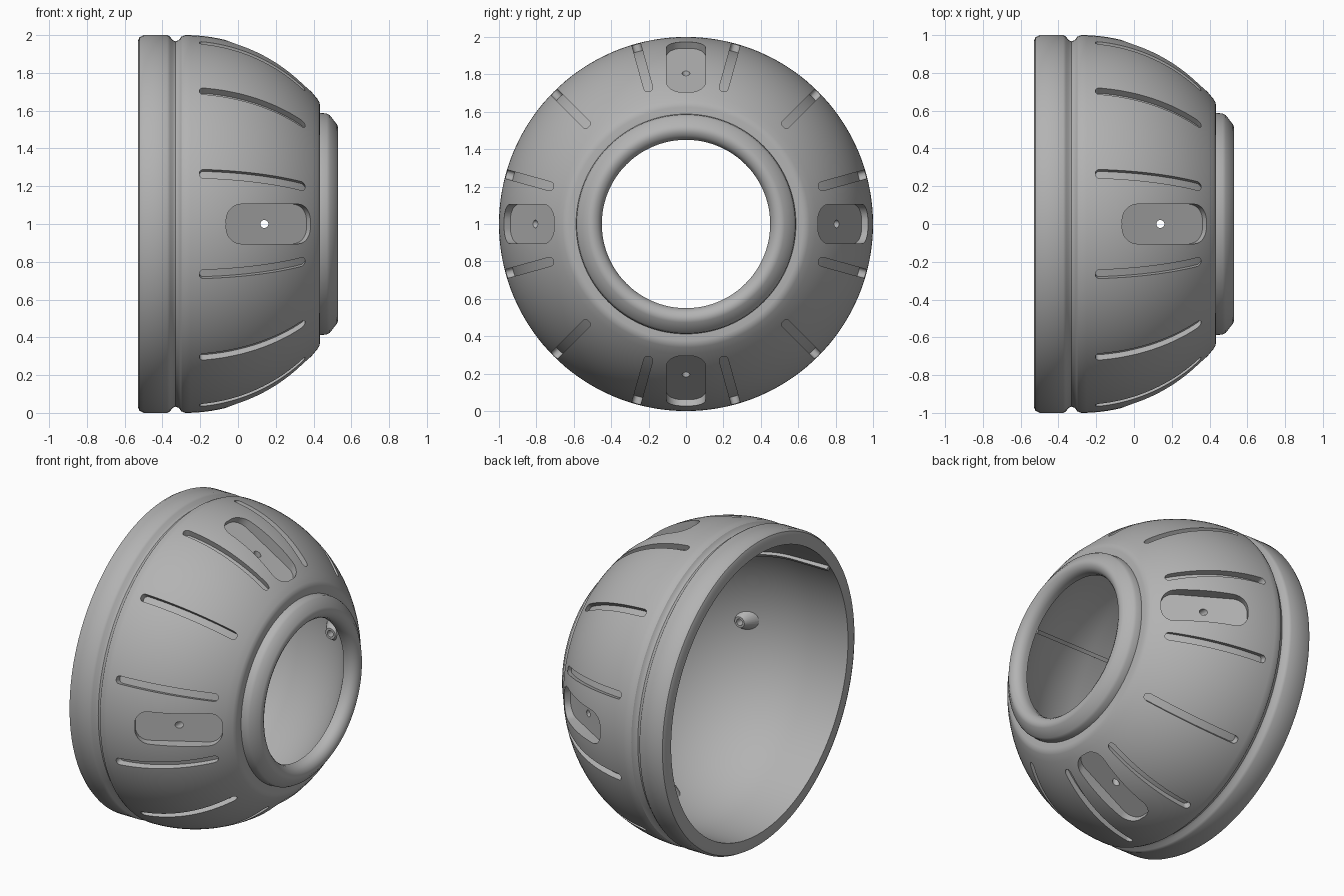
import bpy, bmesh, math
from mathutils import Matrix, Vector

cube = bpy.data.objects.get("Cube")
if cube:
    bpy.data.objects.remove(cube, do_unlink=True)

LIFT = Matrix.Translation((0, 0, 1))
OUTER, INNER, CX, CR = 0.895, 0.80, -0.28, 0.105   # dome arc radii and arc centre


def arc(x, radius):
    """Distance of a dome surface from the x axis."""
    return CR + math.sqrt(radius ** 2 - max(x - CX, 0) ** 2)


def finish(bm, name):
    bmesh.ops.recalc_face_normals(bm, faces=bm.faces)
    mesh = bpy.data.meshes.new(name)
    bm.to_mesh(mesh)
    bm.free()
    obj = bpy.data.objects.new(name, mesh)
    bpy.context.collection.objects.link(obj)
    return obj


def loft(bm, stations, matrix):
    """Bar through (x, half width, bottom, top) stations."""
    rings = [[bm.verts.new(matrix @ Vector((x, s * w, z)))
              for s, z in ((-1, lo), (1, lo), (1, hi), (-1, hi))]
             for x, w, lo, hi in stations]
    for a, b in zip(rings, rings[1:]):
        for i in range(4):
            j = (i + 1) % 4
            bm.faces.new((a[i], a[j], b[j], b[i]))
    bm.faces.new(rings[0])
    bm.faces.new(rings[-1])


def rounded(x0, x1, half, corner, middle):
    """(x, half width) pairs of a rounded rectangle."""
    ends = []
    for i in range(9):
        t = math.radians(4 + 86 * i / 8)
        ends.append((corner * (1 - math.cos(t)), half - corner + corner * math.sin(t)))
    pts = [(x0 + d, w) for d, w in ends]
    a, b = x0 + corner, x1 - corner
    pts += [(a + (b - a) * i / middle, half) for i in range(1, middle)]
    return pts + [(x1 - d, w) for d, w in reversed(ends)]


def turn(degrees):
    return LIFT @ Matrix.Rotation(math.radians(degrees), 4, 'X')


# Shell: profile of (x, radius) spun around the x axis
rear_rim = [(-0.53, 0.91), (-0.53, 0.97), (-0.522, 0.988), (-0.50, 1.0), (-0.375, 1.0),
            (-0.36, 0.992), (-0.347, 0.974), (-0.33, 0.967), (-0.313, 0.974),
            (-0.30, 0.992)]
dome = [(x, arc(x, OUTER)) for x in [CX + 0.702 * i / 24 for i in range(25)]]
front_lip = [(0.432, 0.642), (0.434, 0.625), (0.434, 0.588), (0.47, 0.585), (0.486, 0.576),
             (0.524, 0.527), (0.53, 0.51), (0.528, 0.492), (0.518, 0.472), (0.50, 0.457),
             (0.475, 0.45), (0.445, 0.452)]
inside = [(x, arc(x, INNER)) for x in [0.425 - 0.705 * i / 20 for i in range(21)]]
bm = bmesh.new()
SEG = 144
rings = []
for x, r in rear_rim + dome + front_lip + inside:
    rings.append([bm.verts.new((x, r * math.cos(math.tau * i / SEG),
                                1 + r * math.sin(math.tau * i / SEG))) for i in range(SEG)])
for k, a in enumerate(rings):
    b = rings[(k + 1) % len(rings)]
    for i in range(SEG):
        j = (i + 1) % SEG
        bm.faces.new((a[i], a[j], b[j], b[i]))
shell = finish(bm, "dome_shell")

# Inner bosses behind the screw holes and one thin inner rib
bm = bmesh.new()
for k in range(4):
    bmesh.ops.create_cone(bm, cap_ends=True, segments=32, radius1=0.035, radius2=0.09,
                          depth=0.09, matrix=turn(90 * k) @ Matrix.Translation((0.14, 0, 0.795)))
xs = [-0.525 + 0.895 * i / 20 for i in range(21)]
loft(bm, [(x, 0.012, arc(x, INNER) - 0.02, arc(x, INNER) + 0.03) for x in xs], turn(53))
bosses = finish(bm, "inner_bosses")

# Cutters for the recessed pockets and the twelve slots
bm = bmesh.new()
tilt = Matrix.Translation((0.14, 0, 0.805)) @ Matrix.Rotation(math.radians(31), 4, 'Y')
for k in range(4):
    loft(bm, [(x, w, 0, 0.25) for x, w in rounded(-0.26, 0.26, 0.105, 0.085, 2)],
         turn(90 * k) @ tilt)
    for offset in (-15.5, 15.5, 45):
        loft(bm, [(x, w, arc(x, OUTER) - 0.04, arc(x, OUTER) + 0.1)
                  for x, w in rounded(-0.205, 0.355, 0.024, 0.022, 14)], turn(90 * k + offset))
recesses = finish(bm, "recess_cutter")

# Cutters for the screw holes
bm = bmesh.new()
for k in range(4):
    bmesh.ops.create_cone(bm, cap_ends=True, segments=24, radius1=0.021, radius2=0.021,
                          depth=0.4, matrix=turn(90 * k) @ Matrix.Translation((0.14, 0, 0.8)))
holes = finish(bm, "hole_cutter")

# Combine the parts
bpy.context.view_layer.objects.active = shell
for tool, operation in ((bosses, 'UNION'), (recesses, 'DIFFERENCE'), (holes, 'DIFFERENCE')):
    tool.hide_render = True
    mod = shell.modifiers.new(tool.name, 'BOOLEAN')
    mod.operation, mod.solver, mod.object = operation, 'EXACT', tool
    bpy.ops.object.modifier_apply(modifier=mod.name)
    bpy.data.objects.remove(tool, do_unlink=True)

# Material and shading
grey = bpy.data.materials.new("plain_grey")
grey.use_nodes = True
colour = (0.45, 0.45, 0.45, 1)
grey.diffuse_color = colour
grey.node_tree.nodes["Principled BSDF"].inputs["Base Color"].default_value = colour
shell.data.materials.clear()
shell.data.materials.append(grey)
for o in bpy.context.selected_objects:
    o.select_set(False)
shell.select_set(True)
bpy.ops.object.shade_smooth_by_angle(angle=math.radians(32))
